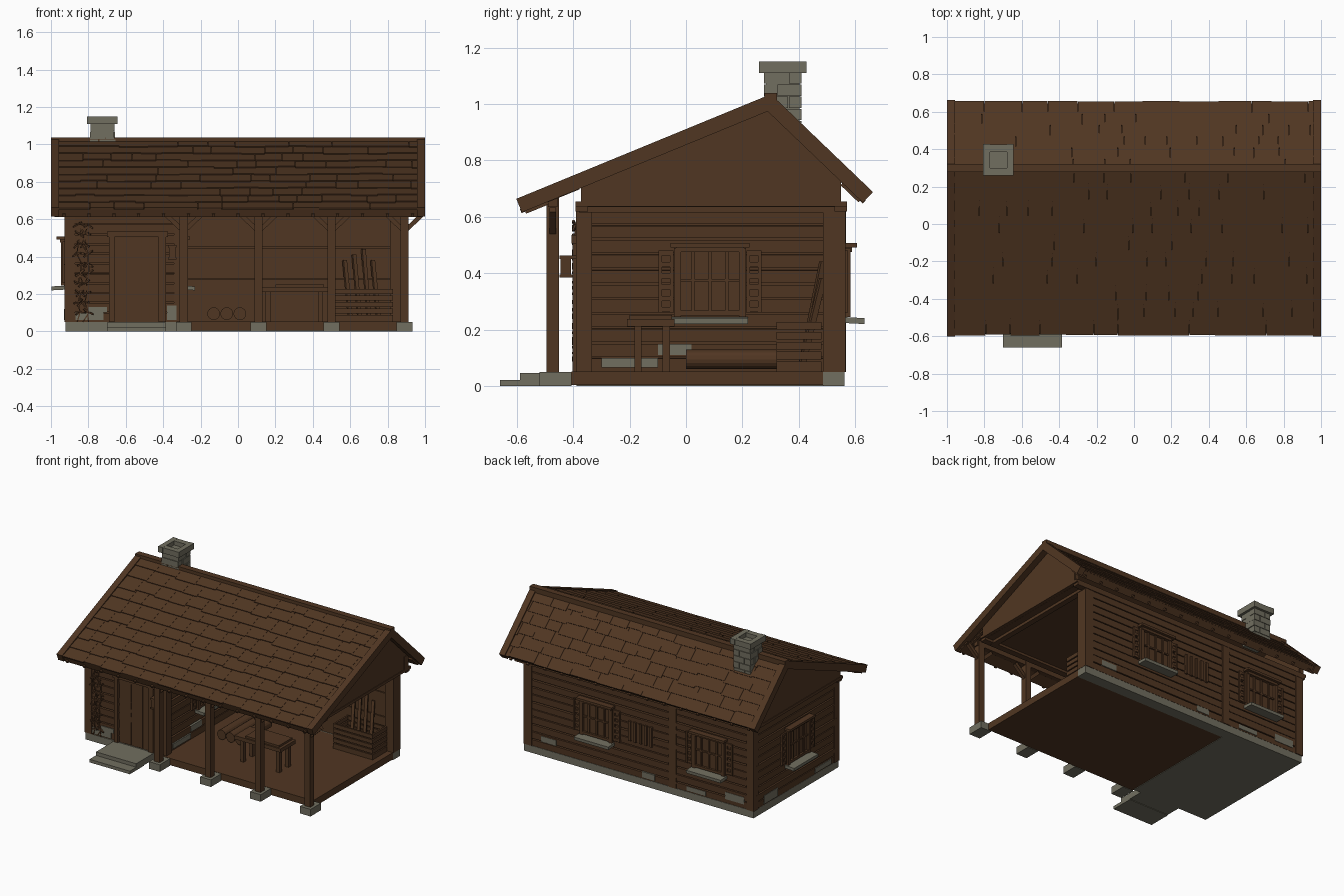
import bpy, bmesh, math, random
from mathutils import Matrix, Vector

random.seed(4)
cube = bpy.data.objects.get("Cube")
if cube:
    bpy.data.objects.remove(cube, do_unlink=True)


def material(name, rgb):
    m = bpy.data.materials.new(name)
    m.use_nodes = True
    m.diffuse_color = (*rgb, 1)
    m.node_tree.nodes["Principled BSDF"].inputs["Base Color"].default_value = (*rgb, 1)
    return m


WOOD = material("brown wood", (0.081, 0.037, 0.016))
STONE = material("grey stone", (0.165, 0.157, 0.115))
WORLD = Matrix.Identity(4)


class Part:
    """Collects boxes given as (min, max) ranges in a local frame."""
    def __init__(self, name, mat, frame=WORLD):
        self.name, self.mat, self.frame, self.bm = name, mat, frame, bmesh.new()

    def box(self, x, y, z, turn=WORLD):
        mid = Vector([(a + b) / 2 for a, b in (x, y, z)])
        size = Matrix.Diagonal([b - a for a, b in (x, y, z)] + [1])
        m = self.frame @ Matrix.Translation(mid) @ turn @ size
        bmesh.ops.create_cube(self.bm, size=1, matrix=m)
        return self

    def beam(self, a, b, w):
        a, b = Vector(a), Vector(b)
        d = b - a
        rot = d.to_track_quat('Z', 'Y').to_matrix().to_4x4()
        m = self.frame @ Matrix.Translation((a + b) / 2) @ rot @ Matrix.Diagonal((w, w, d.length, 1))
        bmesh.ops.create_cube(self.bm, size=1, matrix=m)
        return self

    def done(self):
        bmesh.ops.recalc_face_normals(self.bm, faces=self.bm.faces)
        me = bpy.data.meshes.new(self.name)
        self.bm.to_mesh(me)
        self.bm.free()
        me.materials.append(self.mat)
        bpy.context.collection.objects.link(bpy.data.objects.new(self.name, me))


def frame(origin, u, v, w):
    m = Matrix((u, v, w)).transposed().to_4x4()
    m.translation = origin
    return m


def rot(axis, deg):
    return Matrix.Rotation(math.radians(deg), 4, axis)


# Stone base, steps and post footings
base = Part("stone_base", STONE)
base.box((-.922, -.325), (-.388, .562), (0, .05)).box((-.33, .875), (.485, .562), (0, .05))
base.done()
Part("door_steps", STONE).box((-.7, -.385), (-.66, -.5), (0, .022)).box((-.7, -.385), (-.588, -.38), (.004, .047)).done()
POSTS = (-.29, .11, .5, .89)
feet, posts = Part("post_footings", STONE), Part("porch_posts", WOOD)
for x in POSTS:
    feet.box((x - .042, x + .042), (-.52, -.405), (0, .05))
    posts.box((x - .022, x + .022), (-.495, -.45), (.05, .67))
    for s in (-1, 1):
        posts.beam((x, -.472, .535), (x + s * .095, -.472, .625), .024)
feet.done()
posts.done()
Part("porch_floor", WOOD).box((-.33, .872), (-.405, .488), (.004, .052)).done()
Part("ceiling", WOOD).box((-.93, .93), (-.38, .55), (.635, .648)).done()

# Walls: solid core with plank siding outside
FRONT = frame((0, -.372, 0), (1, 0, 0), (0, -1, 0), (0, 0, 1))
BACK = frame((0, .548, 0), (1, 0, 0), (0, 1, 0), (0, 0, 1))
WEST = frame((-.912, 0, 0), (0, 1, 0), (-1, 0, 0), (0, 0, 1))
EAST = frame((-.315, 0, 0), (0, 1, 0), (1, 0, 0), (0, 0, 1))


def wall(name, fr, u0, u1):
    Part(name + "_core", WOOD, fr).box((u0, u1), (-.03, 0), (.05, .64)).done()
    p = Part(name + "_planks", WOOD, fr)
    z, pitch = .052, .0525
    for i in range(11):
        n = .013 + random.uniform(-.002, .003)
        gap = random.uniform(.005, .009)
        p.box((u0, u1), (-.005, n), (z, z + pitch - gap), rot('X', -3))
        z += pitch
    p.done()


wall("front_wall", FRONT, -.91, -.31)
wall("back_wall", BACK, -.91, .86)
wall("west_wall", WEST, -.37, .545)
wall("east_room_wall", EAST, -.37, .5)
lining = Part("porch_back_lining", WOOD)
for z0, z1 in ((.05, .277), (.282, .447), (.452, .635)):
    lining.box((-.31, .86), (.5, .522), (z0, z1))
lining.done()
corner = Part("corner_posts", WOOD)
for x, y in ((-.9, -.362), (-.9, .54), (-.315, -.362), (-.29, .54)):
    corner.box((x - .028, x + .028), (y - .028, y + .028), (.05, .64))
corner.box((.812, .877), (.485, .566), (.05, .64)).done()
plate = Part("wall_plates", WOOD)
for y in (-.37, .548):
    plate.box((-.945, .945), (y - .022, y + .022), (.618, .655))
for x in (-.91, .86):
    plate.box((x - .02, x + .02), (-.38, .562), (.615, .655))
plate.box((-.31, .92), (-.49, -.455), (.635, .67)).done()

# Exposed stone patches on the siding
for name, fr, patches in (
        ("front", FRONT, ((-.87, -.72, .06, .1), (-.8, -.7, .1, .13), (-.38, -.33, .06, .14))),
        ("east", EAST, ((-.3, -.1, .065, .1), (-.1, .02, .11, .15))),
        ("west", WEST, ((-.3, -.12, .06, .095), (.3, .45, .06, .12))),
        ("back", BACK, ((.62, .74, .1, .14), (-.15, -.05, .06, .1), (-.55, -.4, .06, .09), (-.85, -.7, .08, .13)))):
    p = Part(name + "_stone_patches", STONE, fr)
    for a, b, c, d in patches:
        p.box((a, b), (0, .018), (c, d))
    p.done()


# Windows with frame, bars, sill, head and flat louvred shutters
def window(name, fr, u):
    f = fr @ Matrix.Translation((u, 0, 0))
    Part(name + "_pane", WOOD, f).box((-.115, .115), (0, .018), (.26, .48)).done()
    p, leaf = Part(name + "_frame", WOOD, f), Part(name + "_shutters", WOOD, f)
    for s in (-1, 1):
        p.box((s * .115 - .012, s * .115 + .012), (0, .035), (.245, .49))
        for c in (.136, .176):
            leaf.box((s * c - .006, s * c + .006), (.012, .026), (.26, .48))
        for k in range(6):
            leaf.box((s * .156 - .02, s * .156 + .02), (.014, .023), (.262 + k * .04, .28 + k * .04))
    leaf.done()
    for k in (-.06, 0, .06):
        p.box((k - .006, k + .006), (0, .028), (.25, .48))
    p.box((-.115, .115), (0, .028), (.37, .38)).box((-.115, .115), (0, .033), (.25, .268))
    p.box((-.12, .12), (0, .04), (.475, .492)).box((-.14, .14), (0, .058), (.492, .508)).done()
    Part(name + "_sill", STONE, f).box((-.135, .135), (0, .085), (.222, .243), rot('X', -3)).done()


window("west_window", WEST, .08)
window("east_window", EAST, .085)
window("back_room_window", BACK, -.58)
window("back_porch_window", BACK, .3)
vent = Part("barred_vent", WOOD, BACK).box((-.14, .05), (0, .018), (.3, .43))
for k in range(5):
    vent.box((-.135 + k * .042, -.118 + k * .042), (0, .028), (.295, .435))
vent.done()

# Door
door = Part("door", WOOD, FRONT).box((-.67, -.42), (0, .012), (.05, .51))
for k in range(5):
    door.box((-.655 + k * .046, -.611 + k * .046), (0, .017 + .003 * (k % 2)), (.055, .5))
door.done()
jamb = Part("door_frame", WOOD, FRONT)
jamb.box((-.69, -.66), (0, .03), (.05, .53)).box((-.425, -.385), (0, .03), (.05, .53))
jamb.box((-.7, -.375), (0, .034), (.505, .535)).done()
lamp = Part("wall_lantern", WOOD, FRONT)
lamp.box((-.37, -.335), (.036, .072), (.395, .45)).box((-.375, -.33), (.01, .076), (.45, .462))
lamp.box((-.375, -.33), (.03, .076), (.385, .395)).done()

# Climbing plant
vine = Part("climbing_plant", WOOD, FRONT)
for stem in range(3):
    a = Vector((-.86 + stem * .03, .02, .05))
    for k in range(10):
        b = Vector((-.83 + random.uniform(-.035, .035), .02, a.z + .052))
        vine.beam(a, b, .006)
        for s in (-1, 1):
            vine.beam(b, b + Vector((s * .022, .008, random.uniform(-.02, .02))), .008)
        a = b
vine.done()

# Roof: each slope has a frame of along, down and outward axes at the ridge
RIDGE = Vector((0, .3, 1.03))
for name, eave, rows, widths in (("front_roof", (0, -.6, .66), 10, (.09, .17)),
                                 ("back_roof", (0, .66, .685), 6, (.1, .21))):
    d = Vector(eave) - RIDGE
    L = d.length
    d.normalize()
    n = Vector((0, -d.z * (1 if d.y > 0 else -1), abs(d.y)))
    f = frame(RIDGE, (1, 0, 0), d, n)
    Part(name + "_deck", WOOD, f).box((-.99, .99), (0, L - .01), (-.04, -.012)).done()
    sh = Part(name + "_shingles", WOOD, f)
    step = L / rows
    for r in range(rows):
        x = -.96
        while x < .955:
            w = min(random.uniform(*widths), .96 - x)
            end = min((r + 1) * step + random.uniform(-.008, .012), L - .002)
            sh.box((x, x + w - .0012), (r * step - .01, end), (-.013, -.004), rot('X', 3))
            x += w
    sh.done()
    trim = Part(name + "_barge_boards", WOOD, f)
    for s in (-.978, .978):
        trim.box((s - .022, s + .022), (0, L), (-.048, .004))
    trim.box((-.98, .98), (L - .1, L - .012), (-.058, -.038)).done()
    tails = Part(name + "_rafter_tails", WOOD, f)
    for k in range(15):
        x = -.93 + k * .133
        tails.box((x - .008, x + .008), (L - (.22 if d.y < 0 else .13), L + .002), (-.05, -.035))
    tails.done()
Part("ridge_cap", WOOD).box((-1, 1), (.278, .322), (.99, 1.038)).done()

# Gable ends, overhanging the walls below
for name, x in (("west_gable", -.95), ("east_gable", .92)):
    g = Part(name, WOOD)
    outline = ((-.372, .64), (-.372, .715), (.3, .995), (.55, .75), (.55, .64))
    face = g.bm.faces.new([g.bm.verts.new((x, y, z)) for y, z in outline])
    ext = bmesh.ops.extrude_face_region(g.bm, geom=[face])["geom"]
    bmesh.ops.translate(g.bm, verts=[v for v in ext if isinstance(v, bmesh.types.BMVert)], vec=(.03, 0, 0))
    side = (x - .004, x + .034)
    g.box(side, (.5, .545), (.64, .745)).box(side, (-.392, .57), (.636, .655))
    g.done()

# Chimney: core, staggered stone courses, hollow cap
CX, CY = -.725, .343
stones = Part("chimney_shaft", STONE).box((CX - .06, CX + .06), (CY - .06, CY + .06), (.88, 1.12))
for k in range(5):
    z, cut = .9 + k * .043, (.02 if k % 2 else -.02)
    for a, b in ((-.066, cut - .002), (cut + .002, .066)):
        for c, e in ((-.066, -cut - .002), (-cut + .002, .066)):
            j = random.uniform(-.003, .003)
            stones.box((CX + a + j, CX + b + j), (CY + c, CY + e), (z, z + .04))
stones.done()
cap = Part("chimney_cap", STONE)
for s in (-1, 1):
    cap.box((CX + s * .063 - .018, CX + s * .063 + .018), (CY - .085, CY + .085), (1.11, 1.15))
    cap.box((CX - .046, CX + .046), (CY + s * .063 - .02, CY + s * .063 + .02), (1.11, 1.149))
cap.done()

# Porch contents: workbench, logs, slatted crate and leaning boards
bench = Part("workbench", WOOD)
bench.box((.12, .48), (-.21, -.04), (.212, .238)).box((.2, .46), (-.2, -.05), (.238, .252))
for x in (.16, .44):
    for y in (-.17, -.07):
        bench.box((x - .013, x + .013), (y - .013, y + .013), (.05, .215))
bench.done()
logs = Part("logs", WOOD)
for x in (-.13, -.06, .01):
    m = Matrix.Translation((x, .16, .095)) @ rot('X', 90)
    bmesh.ops.create_cone(logs.bm, cap_ends=True, segments=16, radius1=.034, radius2=.034, depth=.32, matrix=m)
logs.done()
crate, boards = Part("slatted_crate", WOOD), Part("leaning_boards", WOOD)
for k in range(5):
    z = .06 + k * .035
    crate.box((.52, .83), (.32, .332), (z, z + .027)).box((.52, .83), (.468, .48), (z, z + .027))
    for x in (.52, .818):
        crate.box((x, x + .012), (.32, .48), (z, z + .027))
crate.box((.52, .83), (.32, .48), (.052, .062)).done()
for k in range(4):
    x = .6 + k * .05
    boards.beam((x, .41, .07), (x - .03, .485, .38 + .03 * (k % 3)), .02)
boards.done()
